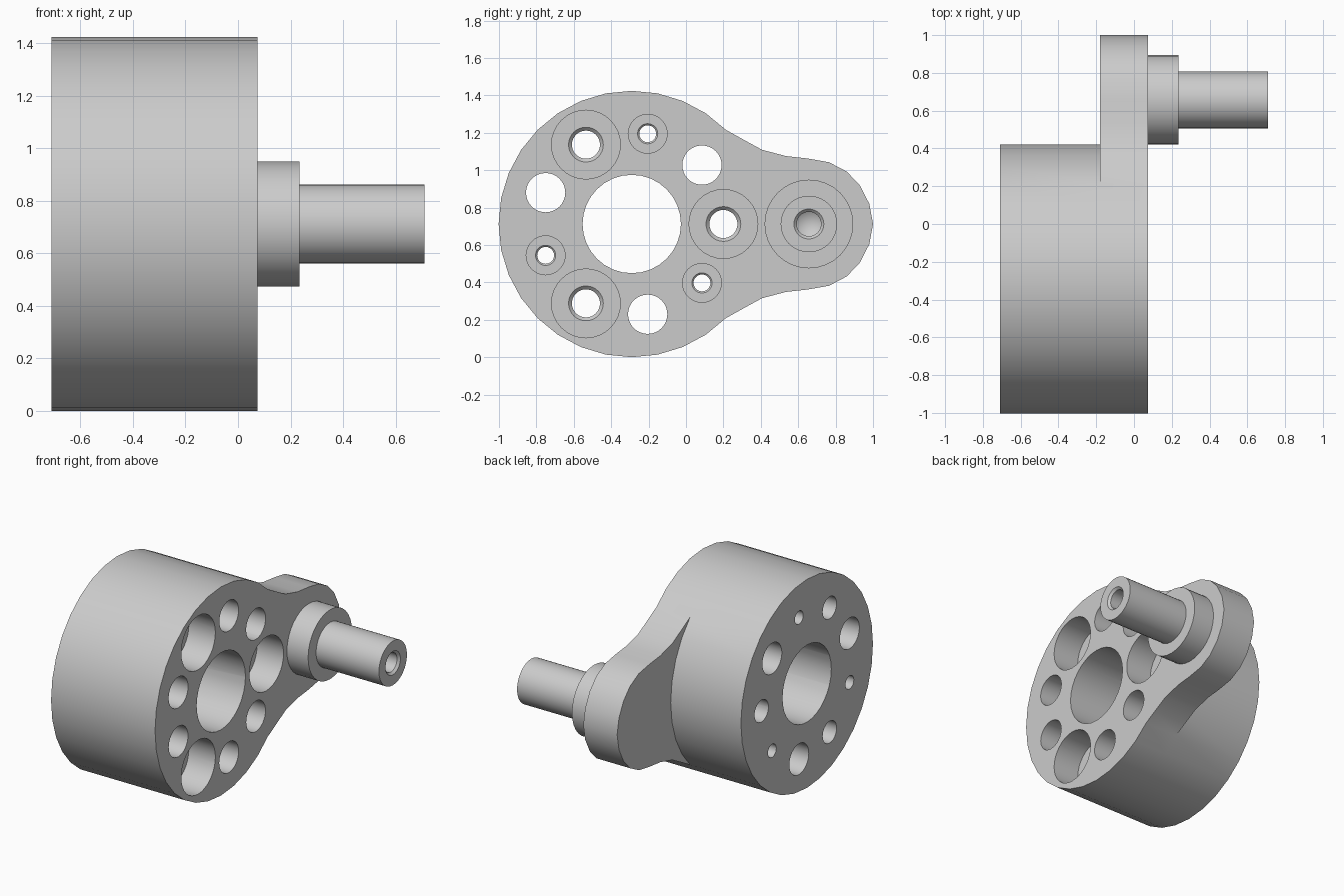
import bpy, bmesh, math

if "Cube" in bpy.data.objects:
    bpy.data.objects.remove(bpy.data.objects["Cube"])

CY, CZ, R = -0.29, 0.712, 0.712       # main drum axis and radius
BACK, MID, FRONT = -0.71, -0.18, 0.075  # drum back, ear back, front face
N = 32

steel = bpy.data.materials.new("steel grey")
steel.diffuse_color = (0.6, 0.6, 0.6, 1)
steel.use_nodes = True
steel.node_tree.nodes["Principled BSDF"].inputs["Base Color"].default_value = steel.diffuse_color


def finish(name, bm):
    bmesh.ops.recalc_face_normals(bm, faces=bm.faces[:])
    me = bpy.data.meshes.new(name)
    bm.to_mesh(me)
    bm.free()
    me.materials.append(steel)
    ob = bpy.data.objects.new(name, me)
    bpy.context.collection.objects.link(ob)
    return ob


def lathe(bm, cy, cz, profile, n=N):
    """Revolve (x, radius) points about an x-parallel axis; the ends are closed."""
    rings = []
    for x, r in profile:
        if r == 0:
            rings.append([bm.verts.new((x, cy, cz))] * n)
        else:
            rings.append([bm.verts.new((x, cy + r * math.cos(2 * math.pi * k / n),
                                        cz + r * math.sin(2 * math.pi * k / n)))
                          for k in range(n)])
    for a, b in zip(rings, rings[1:]):
        for k in range(n):
            j = (k + 1) % n
            vs = list(dict.fromkeys((a[k], a[j], b[j], b[k])))
            bm.faces.new(vs)
    for ring in (rings[0], rings[-1]):
        if ring[0] is not ring[1]:
            bm.faces.new(ring)


def shade(ob):
    bpy.ops.object.select_all(action='DESELECT')
    ob.select_set(True)
    bpy.context.view_layer.objects.active = ob
    bpy.ops.object.shade_smooth_by_angle(angle=math.radians(30))


# Drum with a thinner ear that flows out of its front portion
bm = bmesh.new()
circle = [(CY + R * math.cos(2 * math.pi * k / N), CZ + R * math.sin(2 * math.pi * k / N))
          for k in range(N)]
half = [(0.30, 0.455), (0.406, 0.397), (0.535, 0.363), (0.652, 0.35), (0.765, 0.33),
        (0.86, 0.28), (0.93, 0.206), (0.98, 0.108)]
ear = ([(y, CZ - h) for y, h in half] + [(1.0, CZ)]
       + [(y, CZ + h) for y, h in reversed(half)])


def ring_at(x, pts):
    return [bm.verts.new((x, y, z)) for y, z in pts]


def walls(a, b, closed=True):
    for k in range(len(a) if closed else len(a) - 1):
        j = (k + 1) % len(a)
        bm.faces.new((a[k], a[j], b[j], b[k]))


back, mid = ring_at(BACK, circle), ring_at(MID, circle)
ear_mid = ring_at(MID, ear)
front = ring_at(FRONT, circle[4:29] + ear)
walls(back, mid)
walls(mid[4:29] + ear_mid, front)
bm.faces.new(back)
bm.faces.new(front)
bm.faces.new([mid[28]] + ear_mid + [mid[k % N] for k in range(36, 28, -1)])
body = finish("crank_body", bm)

# Bores: centre hole, plain holes, and two sizes of counterbored holes
bm = bmesh.new()
A, B, FLOOR = BACK - 0.1, FRONT + 0.1, FRONT - 0.2
lathe(bm, CY, CZ, [(A, 0.263), (B, 0.263)])


def trio(angle, dist, profile):
    for k in range(3):
        t = math.radians(angle + 120 * k)
        lathe(bm, CY + dist * math.cos(t), CZ + dist * math.sin(t), profile)


def counterbore(big, small, lip):
    return [(A, small), (FLOOR - lip, small), (FLOOR, small + lip), (FLOOR, big), (B, big)]


trio(0, 0.49, counterbore(0.184, 0.075, 0.018))
trio(-40, 0.49, counterbore(0.104, 0.045, 0.009))
trio(40, 0.49, [(A, 0.105), (B, 0.105)])
cutter = finish("bore_cutter", bm)
cutter.hide_render = True

mod = body.modifiers.new("bores", 'BOOLEAN')
mod.operation = 'DIFFERENCE'
mod.solver = 'EXACT'
mod.object = cutter
bpy.context.view_layer.objects.active = body
body.select_set(True)
bpy.ops.object.modifier_apply(modifier=mod.name)
bpy.data.objects.remove(cutter)
shade(body)

# Stepped crank pin with a drilled end
bm = bmesh.new()
lathe(bm, 0.657, CZ, [(FRONT, 0), (FRONT, 0.237), (0.235, 0.237), (0.235, 0.151),
                      (0.71, 0.151), (0.71, 0.08), (0.695, 0.065), (0.45, 0.065), (0.41, 0)])
shade(finish("crank_pin", bm))
